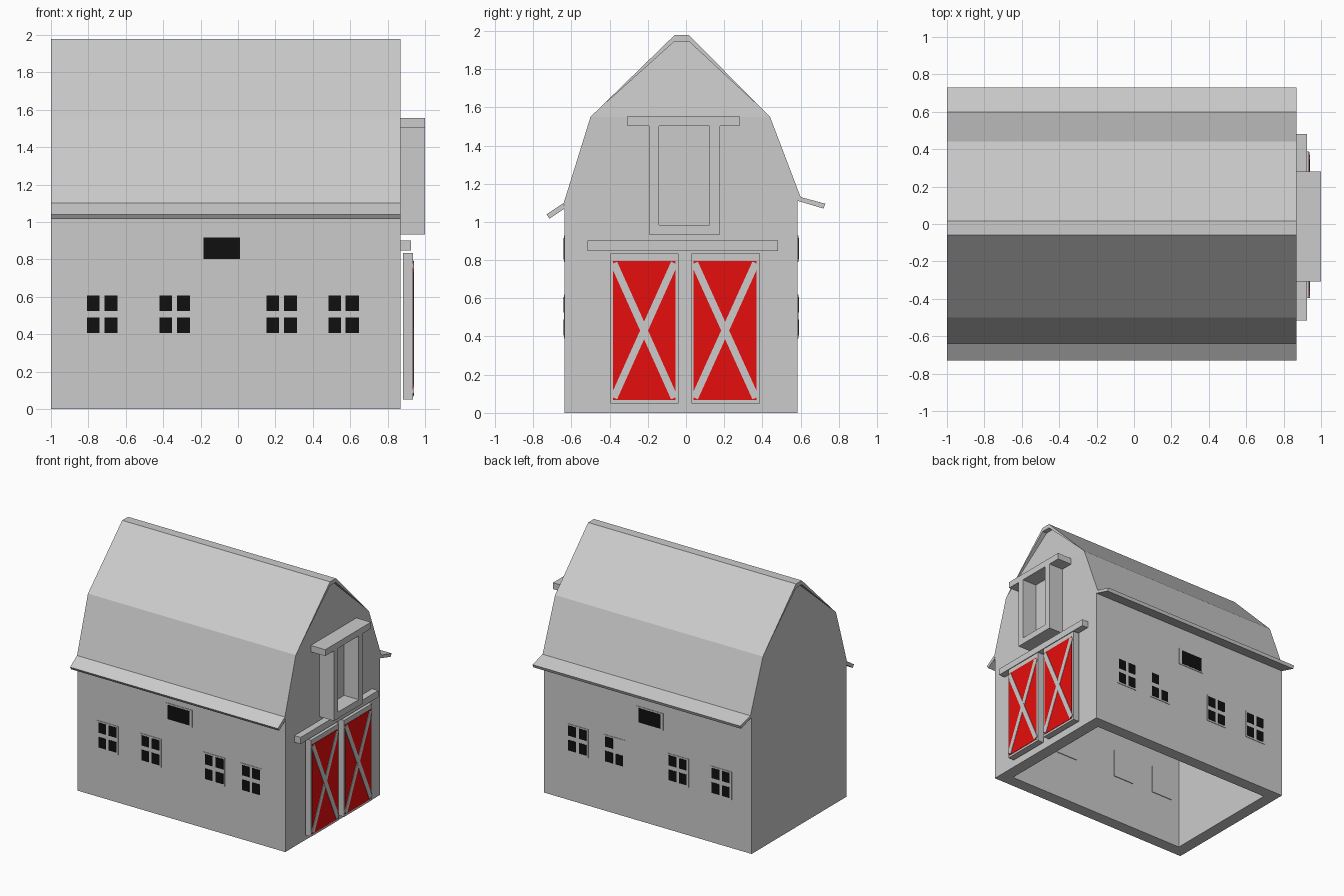
import bpy, bmesh
from mathutils import Vector

cube = bpy.data.objects.get("Cube")
if cube:
    bpy.data.objects.remove(cube, do_unlink=True)


def material(name, rgb):
    m = bpy.data.materials.new(name)
    m.use_nodes = True
    m.diffuse_color = (*rgb, 1)
    m.node_tree.nodes["Principled BSDF"].inputs["Base Color"].default_value = (*rgb, 1)
    return m


GREY = material("light grey", (0.6, 0.6, 0.6))
RED = material("barn red", (0.8, 0.004, 0.004))
BLACK = material("window black", (0.005, 0.005, 0.005))


def finish(name, bm, mat):
    bmesh.ops.recalc_face_normals(bm, faces=bm.faces[:])
    mesh = bpy.data.meshes.new(name)
    bm.to_mesh(mesh)
    bm.free()
    mesh.materials.append(mat)
    ob = bpy.data.objects.new(name, mesh)
    bpy.context.collection.objects.link(ob)
    return ob


def prism(name, profile, x0, x1, mat=GREY):
    """Extrude a (y, z) outline along x."""
    bm = bmesh.new()
    face = bm.faces.new([bm.verts.new((x0, y, z)) for y, z in profile])
    new = bmesh.ops.extrude_face_region(bm, geom=[face])["geom"]
    verts = [v for v in new if isinstance(v, bmesh.types.BMVert)]
    bmesh.ops.translate(bm, verts=verts, vec=(x1 - x0, 0, 0))
    return finish(name, bm, mat)


def box(name, x0, x1, y0, y1, z0, z1, mat=GREY):
    return prism(name, [(y0, z0), (y1, z0), (y1, z1), (y0, z1)], x0, x1, mat)


BACK_X, DOOR_X = -1.0, 0.87
EAVE_F, BREAK_F = (-0.64, 1.1), (-0.5, 1.55)
EAVE_B, BREAK_B = (0.6, 1.13), (0.44, 1.55)


# Hollow house, open underneath, gable tops leaning slightly inwards
def shell(bm, profile, x0, x1, lean):
    peak = max(z for y, z in profile)
    rows = [[bm.verts.new((x + (s * lean if z == peak else 0), y, z)) for y, z in profile]
            for x, s in ((x0, 1), (x1, -1))]
    a, b = rows
    for i in range(len(profile) - 1):
        bm.faces.new((a[i], a[i + 1], b[i + 1], b[i]))
    mid = next(i for i, p in enumerate(profile) if p[1] == peak)
    for r in rows:
        bm.faces.new(r[:mid] + r[mid + 2:])
        bm.faces.new(r[mid - 1:mid + 3])
    return [a[0], a[-1], b[-1], b[0]]


bm = bmesh.new()
outer = shell(bm, [(-0.635, 0), (-0.635, 1.08), EAVE_F, BREAK_F, (-0.06, 1.945),
                   (0.015, 1.945), BREAK_B, EAVE_B, (0.585, 1.11), (0.585, 0)],
              BACK_X, DOOR_X, 0.04)
inner = shell(bm, [(-0.535, 0), (-0.535, 1.08), (-0.41, 1.5), (-0.06, 1.84),
                   (0.015, 1.84), (0.35, 1.5), (0.485, 1.1), (0.485, 0)],
              BACK_X + 0.1, DOOR_X - 0.1, 0)
for i in range(4):
    j = (i + 1) % 4
    bm.faces.new((outer[i], outer[j], inner[j], inner[i]))
finish("house_walls", bm, GREY)

# Upper roof and the two eaves
prism("roof_cap", [BREAK_F, (-0.06, 1.978), (0.015, 1.978), BREAK_B,
                   (0.015, 1.945), (-0.06, 1.945)], BACK_X, DOOR_X)
prism("front_eave", [EAVE_F, (-0.73, 1.04), (-0.715, 1.017), (-0.635, 1.07)], BACK_X, DOOR_X)
prism("back_eave", [EAVE_B, (0.73, 1.095), (0.72, 1.07), (0.585, 1.11)], BACK_X, DOOR_X)

# Windows and vent on both long walls
for side, wall, s in (("front", -0.635, -1), ("back", 0.585, 1)):
    def wall_plate(name, x0, x1, z0, z1, lo, hi, mat):
        ys = sorted((wall + s * lo, wall + s * hi))
        box(f"{side}_{name}", x0, x1, *ys, z0, z1, mat)

    for n, c in enumerate((-0.727, -0.34, 0.232, 0.563)):
        wall_plate(f"window_frame_{n}", c - 0.095, c + 0.095, 0.39, 0.62, -0.106, 0.004, GREY)
        for dx, w in ((-0.046, 0.033), (0.048, 0.035)):
            for z0, z1 in ((0.405, 0.49), (0.525, 0.607)):
                # one back pane is blank
                if side == "back" and n == 2 and dx < 0 and z0 > 0.5:
                    continue
                wall_plate(f"pane_{n}", c + dx - w, c + dx + w, z0, z1, 0.003, 0.007, BLACK)
    wall_plate("vent_frame", -0.205, 0.035, 0.79, 0.93, -0.106, 0.004, GREY)
    wall_plate("vent", -0.185, 0.012, 0.802, 0.917, 0.003, 0.007, BLACK)

# Sliding doors with crossed braces
for side, y0, y1 in (("right", -0.395, -0.038), ("left", 0.028, 0.388)):
    box(f"{side}_door", 0.882, 0.935, y0, y1, 0.05, 0.835)
    a, b, z0, z1 = y0 + 0.012, y1 - 0.018, 0.068, 0.795
    box(f"{side}_door_panel", 0.934, 0.938, a, b, z0, z1, RED)
    for n, (p, q) in enumerate((((a, z0), (b, z1)), ((a, z1), (b, z0)))):
        p, q = Vector(p), Vector(q)
        d = (q - p).normalized()
        side_step = Vector((-d.y, d.x)) * 0.019
        p, q = p + d * 0.012, q - d * 0.012
        prism(f"{side}_door_brace_{n}", [p + side_step, q + side_step, q - side_step, p - side_step],
              0.935, 0.941 + n * 0.0005)
box("door_rail", DOOR_X, 0.925, -0.517, 0.482, 0.848, 0.902)

# Loft opening surround
box("loft_lintel", DOOR_X, 1.0, -0.307, 0.28, 1.503, 1.555)
box("loft_sill", DOOR_X, 1.0, -0.195, 0.177, 0.933, 0.985)
for name, y0, y1 in (("right", -0.195, -0.142), ("left", 0.122, 0.177)):
    box(f"loft_{name}_post", DOOR_X, 1.0, y0, y1, 0.985, 1.503)
